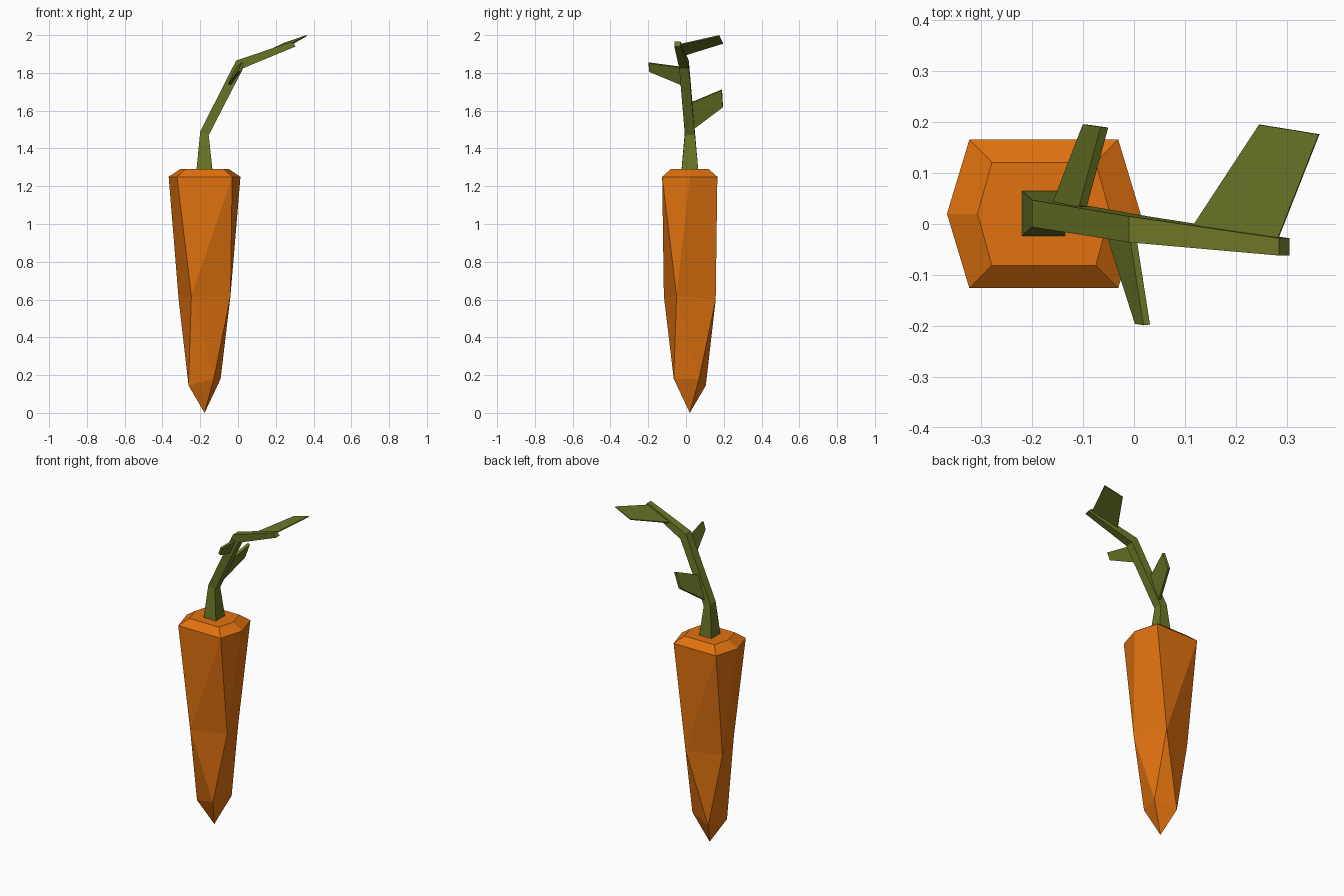
import bpy
import bmesh
from math import radians, cos, sin

cube = bpy.data.objects.get("Cube")
if cube:
    bpy.data.objects.remove(cube, do_unlink=True)


def material(name, rgb):
    mat = bpy.data.materials.new(name)
    mat.use_nodes = True
    mat.diffuse_color = (*rgb, 1)
    mat.node_tree.nodes["Principled BSDF"].inputs["Base Color"].default_value = (*rgb, 1)
    return mat


orange = material("carrot orange", (0.75, 0.17, 0.005))
green = material("leaf green", (0.15, 0.18, 0.02))


def add_object(name, bm, mat):
    bmesh.ops.recalc_face_normals(bm, faces=bm.faces)
    mesh = bpy.data.meshes.new(name)
    bm.to_mesh(mesh)
    bm.free()
    mesh.materials.append(mat)
    obj = bpy.data.objects.new(name, mesh)
    bpy.context.collection.objects.link(obj)
    return obj


CX, CY = -0.177, 0.02  # root axis


def hexagon(bm, point, half_x, half_y, z):
    """Ring in order: right point, back right, back left, left point, front left, front right."""
    shape = [(point, 0), (half_x, half_y), (-half_x, half_y),
             (-point, 0), (-half_x, -half_y), (half_x, -half_y)]
    return [bm.verts.new((CX + x, CY + y, z)) for x, y in shape]


def square(bm, radius, start, heights):
    """Ring of four corners turned by a start angle."""
    return [bm.verts.new((CX + radius * cos(radians(start + 90 * i)),
                          CY + radius * sin(radians(start + 90 * i)), z))
            for i, z in enumerate(heights)]


# Root: bevelled hexagonal crown twisting into two square rings and a tip
bm = bmesh.new()
crown = hexagon(bm, 0.13, 0.102, 0.101, 1.29)
rim = hexagon(bm, 0.19, 0.146, 0.146, 1.25)
belly = square(bm, 0.154, -27, (0.62, 0.6, 0.6, 0.62))
low = square(bm, 0.098, -60, (0.18, 0.18, 0.145, 0.145))
tip = bm.verts.new((CX, CY, 0))
bm.faces.new(crown)
for i in range(6):
    j = (i + 1) % 6
    bm.faces.new((crown[i], crown[j], rim[j], rim[i]))
# Rim corners joined to the nearest belly corner
for edge, corner in enumerate((0, 1, 2, 2, 3, 0)):
    bm.faces.new((rim[edge], rim[(edge + 1) % 6], belly[corner]))
for corner, between in ((0, 1), (1, 2), (2, 4), (3, 5)):
    bm.faces.new((belly[corner], belly[(corner + 1) % 4], rim[between]))
# Belly to lower ring, then to the tip
for i in range(4):
    j = (i + 1) % 4
    bm.faces.new((belly[i], low[i], low[j]))
    bm.faces.new((belly[i], low[j], belly[j]))
    bm.faces.new((low[i], low[j], tip))
add_object("carrot_root", bm, orange)

# Stem: square tube bending to the side; each ring is left edge, right edge, y range
bm = bmesh.new()
sections = [((-0.22, 1.285), (-0.135, 1.285), -0.024, 0.065),
            ((-0.2, 1.49), (-0.155, 1.47), -0.006, 0.047),
            ((-0.01, 1.865), (0.028, 1.825), -0.036, 0.015),
            ((0.285, 1.965), (0.305, 1.94), -0.062, -0.028)]
rings = []
for (xa, za), (xb, zb), front, back in sections:
    corners = [(xa, front, za), (xb, front, zb), (xb, back, zb), (xa, back, za)]
    rings.append([bm.verts.new(c) for c in corners])
for lower, upper in zip(rings, rings[1:]):
    for i in range(4):
        j = (i + 1) % 4
        bm.faces.new((lower[i], lower[j], upper[j], upper[i]))
bm.faces.new(rings[0])
bm.faces.new(rings[-1])
add_object("stem", bm, green)


# Leaves: flat four-cornered blades with a little thickness
def leaf(name, corners, thickness):
    bm = bmesh.new()
    bm.faces.new([bm.verts.new(c) for c in corners])
    obj = add_object(name, bm, green)
    solid = obj.modifiers.new("thickness", 'SOLIDIFY')
    solid.thickness = thickness
    solid.offset = 0


leaf("back_leaf", [(-0.155, 0.035, 1.5), (-0.1, 0.035, 1.645),
                   (-0.058, 0.19, 1.71), (-0.093, 0.195, 1.62)], 0.016)
leaf("front_leaf", [(-0.048, -0.02, 1.735), (-0.002, -0.025, 1.83),
                    (0.025, -0.198, 1.853), (0.008, -0.195, 1.808)], 0.014)
leaf("top_leaf", [(0.115, -0.005, 1.895), (0.28, -0.035, 1.95),
                  (0.363, 0.176, 1.997), (0.246, 0.195, 1.957)], 0.006)
